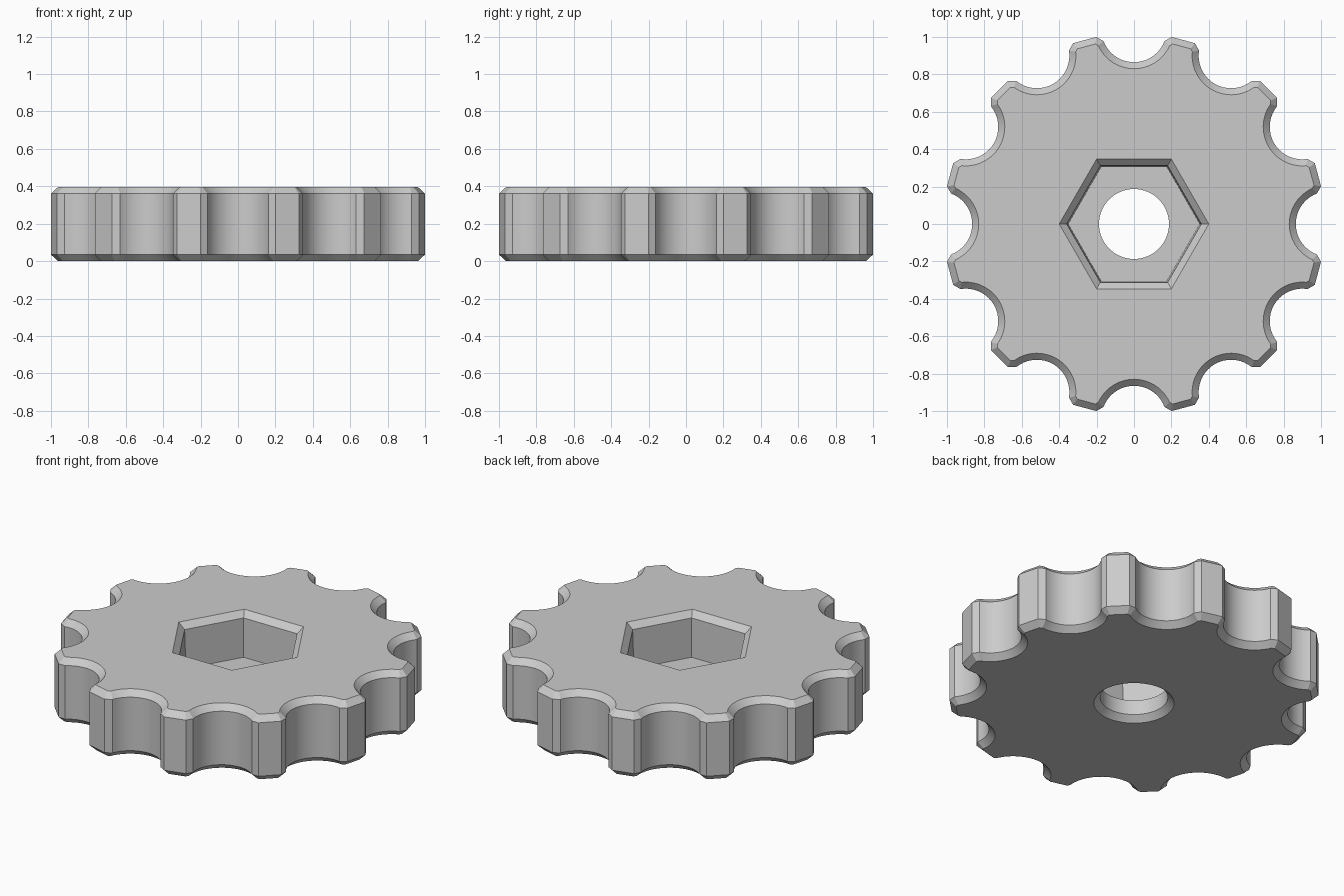
import bpy, bmesh, math
from mathutils import Vector

if "Cube" in bpy.data.objects:
    bpy.data.objects.remove(bpy.data.objects["Cube"])

TEETH, HEIGHT, BEVEL = 12, 0.396, 0.035
FLOOR = 0.125          # depth level of the nut pocket floor
HOLE = 0.187


def polar(r, a):
    return Vector((r * math.cos(a), r * math.sin(a)))


def ring_points(r, n):
    return [polar(r, math.tau * i / n) for i in range(n)]


def knob_outline():
    """Counter-clockwise outline: scallop arc, corner cut, flat tooth tip, corner cut."""
    cx, r, half, steps = 1.039, 0.174, math.atan2(0.163, 0.061), 18
    pts = []
    for k in range(TEETH):
        a = math.tau * k / TEETH
        c = polar(cx, a)
        for i in range(steps + 1):
            t = -half + 2 * half * i / steps
            pts.append(c + polar(r, a + math.pi - t))
        pts.append(polar(1.02, a + math.radians(11.4)))
        pts.append(polar(1.02, a + math.radians(18.6)))
    return pts


def inset(pts, d):
    """Offset a counter-clockwise outline inward with mitred corners."""
    out = []
    for i, p in enumerate(pts):
        e1 = (p - pts[i - 1]).normalized()
        e2 = (pts[(i + 1) % len(pts)] - p).normalized()
        n1, n2 = Vector((-e1.y, e1.x)), Vector((-e2.y, e2.x))
        out.append(p + (n1 + n2) * (d / (1 + n1.dot(n2))))
    return out


bm = bmesh.new()


def loop(pts, z):
    return [bm.verts.new((p.x, p.y, z)) for p in pts]


def walls(*loops):
    for a, b in zip(loops, loops[1:]):
        for i in range(len(a)):
            j = (i + 1) % len(a)
            bm.faces.new((a[i], a[j], b[j], b[i]))


def cap(*loops):
    """Flat face between an outer loop and an inner loop."""
    edges = [bm.edges.get((l[i - 1], l[i])) for l in loops for i in range(len(l))]
    bmesh.ops.triangle_fill(bm, use_beauty=True, use_dissolve=False, edges=edges)


# scalloped rim with chamfered top and bottom
outline = knob_outline()
small = inset(outline, BEVEL)
rim = [loop(small, 0), loop(outline, BEVEL),
       loop(outline, HEIGHT - BEVEL), loop(small, HEIGHT)]
walls(*rim)

# hexagonal nut pocket with chamfered mouth
pocket = [loop(ring_points(0.4, 6), HEIGHT),
          loop(ring_points(0.36, 6), HEIGHT - BEVEL),
          loop(ring_points(0.352, 6), FLOOR)]
walls(*pocket)

# round through hole, chamfered underneath
bore = [loop(ring_points(HOLE, 64), FLOOR),
        loop(ring_points(HOLE, 64), BEVEL),
        loop(ring_points(HOLE + BEVEL, 64), 0)]
walls(*bore)

# top face, pocket floor, underside
cap(rim[-1], pocket[0])
cap(pocket[-1], bore[0])
cap(rim[0], bore[-1])

bmesh.ops.recalc_face_normals(bm, faces=bm.faces[:])
mesh = bpy.data.meshes.new("knob")
bm.to_mesh(mesh)
bm.free()

knob = bpy.data.objects.new("knob", mesh)
bpy.context.collection.objects.link(knob)
grey = bpy.data.materials.new("grey plastic")
grey.diffuse_color = (0.6, 0.6, 0.6, 1)
grey.use_nodes = True
grey.node_tree.nodes["Principled BSDF"].inputs["Base Color"].default_value = grey.diffuse_color
mesh.materials.append(grey)

bpy.context.view_layer.objects.active = knob
knob.select_set(True)
bpy.ops.object.shade_smooth_by_angle(angle=math.radians(25))
